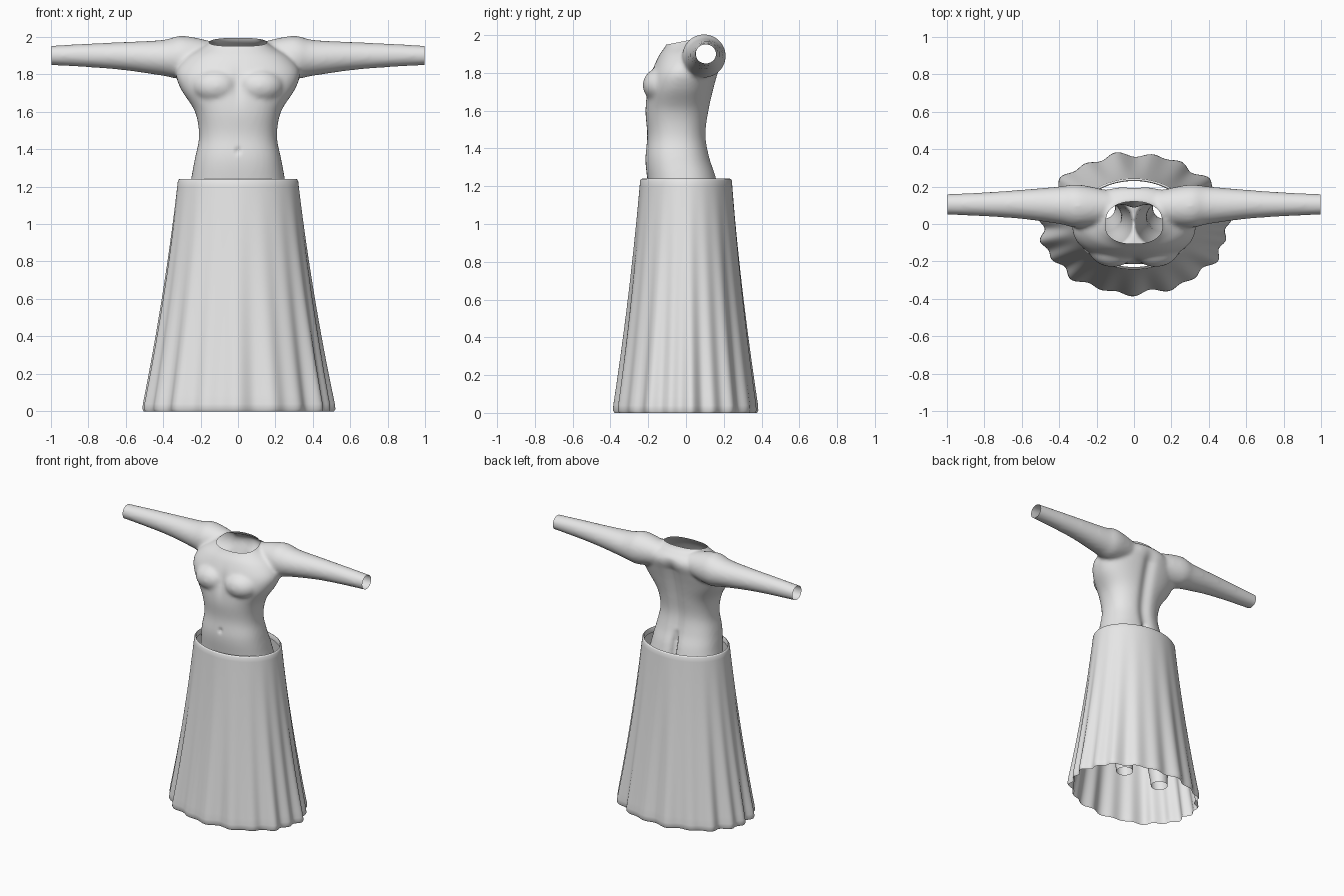
import bpy, bmesh
from math import sin, cos, pi, exp
from mathutils import Vector

if "Cube" in bpy.data.objects:
    bpy.data.objects.remove(bpy.data.objects["Cube"])

grey = bpy.data.materials.new("light_grey")
grey.use_nodes = True
COLOUR = (0.8, 0.8, 0.8, 1)
grey.diffuse_color = COLOUR
grey.node_tree.nodes["Principled BSDF"].inputs["Base Color"].default_value = COLOUR


def add_object(name, bm):
    mesh = bpy.data.meshes.new(name)
    bm.to_mesh(mesh)
    bm.free()
    mesh.materials.append(grey)
    ob = bpy.data.objects.new(name, mesh)
    bpy.context.collection.objects.link(ob)
    return ob


def smooth(ob):
    bpy.ops.object.select_all(action='DESELECT')
    ob.select_set(True)
    bpy.context.view_layer.objects.active = ob
    bpy.ops.object.shade_smooth_by_angle(angle=pi / 3)


def refine(stations, steps=5):
    """Catmull-Rom interpolation of section parameters."""
    rows = [Vector(s) for s in stations]
    pts = [rows[0]] + rows + [rows[-1]]
    out = []
    for a, b, c, d in zip(pts, pts[1:], pts[2:], pts[3:]):
        for i in range(steps):
            t = i / steps
            out.append(b + (c - a) * (t / 2) + (a * 2 - b * 5 + c * 4 - d) * (t * t / 2)
                       + (b * 3 - a - c * 3 + d) * (t ** 3 / 2))
    return out + [rows[-1]]


def loft(bm, rings, cap=True):
    loops = [[bm.verts.new(p) for p in ring] for ring in rings]
    for lo, hi in zip(loops, loops[1:]):
        for i in range(len(lo)):
            bm.faces.new((lo[i - 1], lo[i], hi[i], hi[i - 1]))
    if cap:
        bm.faces.new(loops[0][::-1])
        bm.faces.new(loops[-1])


def angles(n):
    return [2 * pi * i / n for i in range(n)]


def power(v, e):
    return abs(v) ** e * (1 if v > 0 else -1)


# Torso sections: height, half width, front y, back y
TORSO = [(0.98, 0.20, -0.13, 0.13), (1.10, 0.265, -0.18, 0.185), (1.24, 0.25, -0.205, 0.165),
         (1.35, 0.23, -0.215, 0.13), (1.47, 0.208, -0.205, 0.11), (1.60, 0.23, -0.215, 0.125),
         (1.72, 0.305, -0.205, 0.15), (1.81, 0.33, -0.18, 0.175), (1.89, 0.28, -0.145, 0.20),
         (1.94, 0.20, -0.11, 0.18), (1.98, 0.145, -0.095, 0.125), (2.06, 0.135, -0.095, 0.105)]
# Arm sections: x, centre y, centre z, half depth, half height
ARM = [(0.10, 0.09, 1.89, 0.08, 0.075), (0.29, 0.095, 1.89, 0.115, 0.115),
       (0.40, 0.10, 1.887, 0.10, 0.096), (0.60, 0.105, 1.896, 0.078, 0.076),
       (0.80, 0.105, 1.90, 0.064, 0.063), (1.05, 0.105, 1.90, 0.053, 0.049)]
# Leg sections: height, centre x, centre y, radius
LEG = [(0.02, 0.16, 0.09, 0.062), (0.12, 0.16, 0.085, 0.062), (0.40, 0.155, 0.06, 0.088),
       (0.58, 0.15, 0.03, 0.086), (0.82, 0.14, 0.01, 0.115), (1.08, 0.13, 0.0, 0.135)]

# Body volumes, closed and overlapping, to be fused
bm = bmesh.new()
loft(bm, [[(w * power(cos(a), 0.85), (f + b) / 2 + (b - f) / 2 * power(sin(a), 0.85), z)
           for a in angles(48)] for z, w, f, b in refine(TORSO)])
for side in (1, -1):
    loft(bm, [[(side * x, y + d * cos(a), z + h * sin(a)) for a in angles(28)]
              for x, y, z, d, h in refine(ARM)])
    loft(bm, [[(side * x + r * cos(a), y + r * sin(a), z) for a in angles(28)]
              for z, x, y, r in refine(LEG)])
    # Chest muscle
    chest = bmesh.ops.create_uvsphere(bm, u_segments=24, v_segments=16, radius=1)["verts"]
    for v in chest:
        v.co = Vector((side * 0.115 + v.co.x * 0.13, -0.125 + v.co.y * 0.105, 1.735 + v.co.z * 0.095))
bmesh.ops.recalc_face_normals(bm, faces=bm.faces)
body = add_object("body", bm)
remesh = body.modifiers.new("fuse", 'REMESH')
remesh.mode = 'VOXEL'
remesh.voxel_size = 0.012
relax = body.modifiers.new("relax", 'SMOOTH')
relax.factor = 0.5
relax.iterations = 8

# Bake the fused skin
deps = bpy.context.evaluated_depsgraph_get()
bm = bmesh.new()
bm.from_mesh(body.evaluated_get(deps).to_mesh())
body.modifiers.clear()

# Sculpt spine groove, seat cleft, breastbone groove and navel
for v in bm.verts:
    x, y, z = v.co
    if z > 1.0 and abs(x) < 0.15:
        if y > 0.05 and z < 1.93:
            v.co.y -= 0.022 * exp(-(x / 0.045) ** 2) * min(1, max(0, (1.93 - z) / 0.1))
            v.co.y -= 0.035 * exp(-(x / 0.018) ** 2) * min(1, max(0, (1.36 - z) / 0.08))
        elif y < -0.05:
            v.co.y += 0.012 * exp(-(x / 0.03) ** 2 - ((z - 1.74) / 0.08) ** 2)
            v.co.y += 0.016 * exp(-(x / 0.011) ** 2 - ((z - 1.39) / 0.015) ** 2)


def trim(point, normal, inside):
    """Cut away the skin beyond a plane, leaving an open edge."""
    faces = [f for f in bm.faces if inside(f.calc_center_median())]
    geom = set(faces)
    for f in faces:
        geom.update(f.edges, f.verts)
    bmesh.ops.bisect_plane(bm, geom=list(geom), plane_co=point, plane_no=normal, clear_outer=True)


# Open cuffs, ankles and neckline
trim((0.995, 0, 0), (1, 0, 0), lambda c: c.x > 0.9)
trim((-0.995, 0, 0), (-1, 0, 0), lambda c: c.x < -0.9)
trim((0, 0, 0.09), (0, 0, -1), lambda c: c.z < 0.3)
trim((0, -0.1, 1.95), (0, -0.2, 1), lambda c: abs(c.x) < 0.19 and c.z > 1.9)
bm.to_mesh(body.data)
bm.free()
smooth(body)


# Flared skirt with pleats that deepen toward the hem
def skirt_ring(z, inset=0.0):
    t = 1 - z / 1.24
    flare = 0.75 * t + 0.25 * t * t
    ring = []
    for a in angles(240):
        wave = 0.6 * sin(19 * a + 0.8 * sin(2 * a)) + 0.4 * sin(11 * a + 1)
        fold = 1 + 0.045 * wave * t ** 1.2
        ring.append(((0.32 + 0.185 * flare - inset) * fold * cos(a),
                     (0.242 + 0.135 * flare - inset) * fold * sin(a), z))
    return ring


bm = bmesh.new()
rings = [skirt_ring(0, 0.012), skirt_ring(0.012, 0.003)]
rings += [skirt_ring(0.04 + 1.16 * i / 24) for i in range(25)]
rings += [skirt_ring(1.23), skirt_ring(1.238, 0.004), skirt_ring(1.24, 0.009)]
rings += [skirt_ring(1.235, 0.013), skirt_ring(1.20, 0.014)]
loft(bm, rings, cap=False)
bmesh.ops.recalc_face_normals(bm, faces=bm.faces)
smooth(add_object("skirt", bm))
